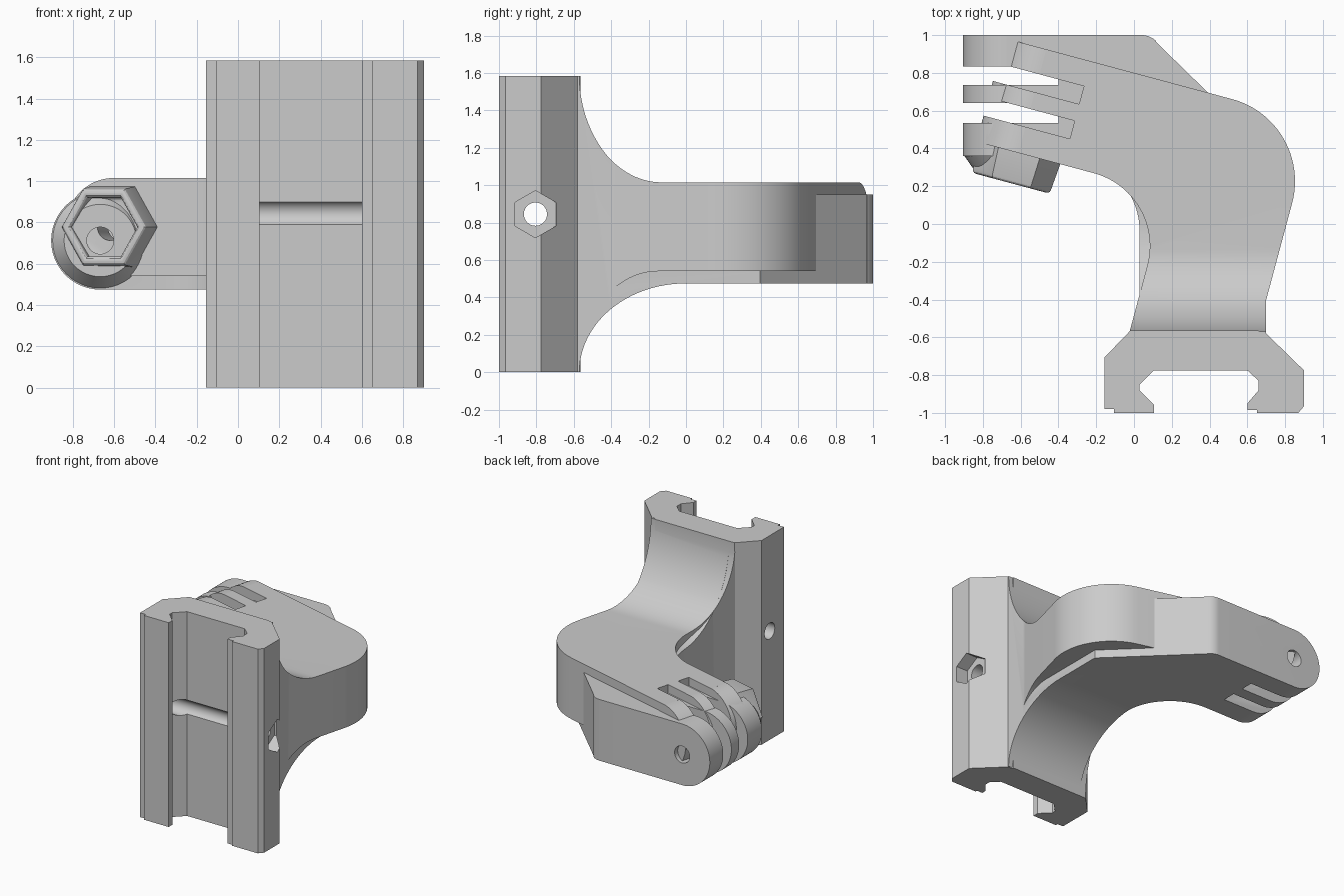
import bpy, bmesh
from math import sin, cos, radians, pi
from mathutils import Matrix

if "Cube" in bpy.data.objects:
    bpy.data.objects.remove(bpy.data.objects["Cube"])

TILT = radians(-15)


def prism(name, pts, axis, lo, hi, rot=0, pts_hi=None):
    """Extrude (or loft) a 2D outline along an axis, then turn it about z."""
    place = {'z': lambda a, b, t: (a, b, t),
             'y': lambda a, b, t: (a, t, b),
             'x': lambda a, b, t: (t, a, b)}[axis]
    bm = bmesh.new()
    bottom = [bm.verts.new(place(a, b, lo)) for a, b in pts]
    top = [bm.verts.new(place(a, b, hi)) for a, b in (pts_hi or pts)]
    bm.faces.new(bottom)
    bm.faces.new(top)
    n = len(pts)
    for i in range(n):
        j = (i + 1) % n
        bm.faces.new((bottom[i], bottom[j], top[j], top[i]))
    bmesh.ops.recalc_face_normals(bm, faces=bm.faces)
    bm.transform(Matrix.Rotation(rot, 4, 'Z'))
    me = bpy.data.meshes.new(name)
    bm.to_mesh(me)
    bm.free()
    ob = bpy.data.objects.new(name, me)
    bpy.context.collection.objects.link(ob)
    return ob


def apply(ob, mod):
    bpy.context.view_layer.objects.active = ob
    bpy.ops.object.modifier_apply(modifier=mod.name)


def combine(ob, other, op):
    mod = ob.modifiers.new("bool", 'BOOLEAN')
    mod.operation, mod.object, mod.solver = op, other, 'EXACT'
    apply(ob, mod)
    bpy.data.objects.remove(other)


def arc(cx, cy, rx, ry, a0, a1, n=24):
    return [(cx + rx * cos(radians(a0 + (a1 - a0) * i / n)),
             cy + ry * sin(radians(a0 + (a1 - a0) * i / n))) for i in range(n + 1)]


def ngon(cx, cy, r, n=40, start=0):
    return arc(cx, cy, r, r, start, start + 360, n)[:-1]


def box(x0, x1, y0, y1):
    return [(x0, y0), (x1, y0), (x1, y1), (x0, y1)]


def arm(name, outline, rot, z0, z1, yt, yb, nose, slots, slot_end):
    """One angled arm: plan outline, flared foot, rounded slotted end."""
    body = prism(name, outline, 'z', -0.5, 2.2, rot)
    foot = -0.57
    side = ([(-0.7, 0.002), (foot, 0.002)]
            + arc(yb, 0.002, yb - foot, z0 - 0.002, 180, 90)[1:]
            + [(1.2, z0), (1.2, z1)]
            + arc(yt, 1.583, yt - foot, 1.583 - z1, 270, 180)
            + [(-0.7, 1.583)])
    combine(body, prism("side_cut", side, 'x', -2, 2), 'INTERSECT')
    zc, r = (z0 + z1) / 2, (z1 - z0) / 2
    end = arc(nose, zc, r, r, 92, 268, 48) + [(nose, -1), (3, -1), (3, 3), (nose, 3)]
    combine(body, prism("end_cut", end, 'y', -3, 3, rot), 'INTERSECT')
    for lo, hi in slots:
        combine(body, prism("slot", box(-1.5, slot_end, lo, hi), 'z', -1, 3, rot), 'DIFFERENCE')
    return body


# rail clamp
clamp = prism("camera_mount", [
    (-0.155, -0.98), (-0.105, -0.98), (-0.105, -1), (0.105, -1), (0.105, -0.955),
    (0.03, -0.88), (0.03, -0.85), (0.105, -0.775), (0.6, -0.775), (0.66, -0.83),
    (0.66, -0.88), (0.6, -0.95), (0.6, -0.985), (0.65, -0.985), (0.65, -1),
    (0.87, -1), (0.9, -0.965), (0.9, -0.775), (0.7, -0.58), (0.68, -0.58),
    (0.66, -0.565), (-0.02, -0.565), (-0.155, -0.705)], 'z', 0, 1.585)
combine(clamp, prism("cross_bore", ngon(-0.805, 0.845, 0.062), 'x', -0.5, 1.5), 'DIFFERENCE')
combine(clamp, prism("nut_pocket", ngon(-0.805, 0.845, 0.126, 6, 90), 'x', 0.8, 1.5), 'DIFFERENCE')

# tilted arm (outline in its own turned frame)
tilted = arm("tilted_arm",
             [(0.125, -0.6), (0.78, -0.42)]
             + arc(0.33, 0.323, 0.45, 0.45, 0, 90)
             + [(-1.2, 0.773), (-1.2, 0.205)]
             + arc(-0.275, -0.195, 0.4, 0.4, 90, 0),
             TILT, 0.54, 1.015, -0.13, -0.15, -0.68,
             [(0.348, 0.446), (0.538, 0.636)], -0.445)

# hexagonal nut boss on the tilted arm
boss = prism("nut_boss", ngon(-0.685, 0.778, 0.212, 6), 'y', 0.04, 0.23, TILT,
             ngon(-0.685, 0.778, 0.228, 6))
combine(boss, prism("socket", ngon(-0.685, 0.778, 0.165, 6), 'y', -0.2, 0.15, TILT), 'DIFFERENCE')
bev = boss.modifiers.new("bevel", 'BEVEL')
bev.width, bev.segments, bev.limit_method, bev.angle_limit = 0.018, 3, 'ANGLE', radians(70)
apply(boss, bev)
combine(tilted, boss, 'UNION')
combine(tilted, prism("bolt_hole", ngon(-0.68, 0.778, 0.065), 'y', -1, 2, TILT), 'DIFFERENCE')

# straight arm
straight = arm("straight_arm",
               [(0.03, -0.62), (0.7, -0.62), (0.7, 0.395), (0.115, 0.965)]
               + arc(0.04, 0.89, 0.11, 0.11, 45, 90, 8)
               + [(-1.2, 1.0), (-1.2, 0.36)]
               + arc(-0.37, -0.04, 0.4, 0.4, 90, 0),
               0, 0.475, 0.95, 0.0, 0.0, -0.667,
               [(0.535, 0.64), (0.735, 0.835)], -0.4)

# conical collar under the straight arm
collar = prism("collar", ngon(-0.667, 0.7125, 0.175, 48), 'y', 0.28, 0.365, 0,
               ngon(-0.667, 0.7125, 0.234, 48))
combine(straight, collar, 'UNION')
combine(straight, prism("bolt_hole", ngon(-0.667, 0.7125, 0.065), 'y', -1, 2), 'DIFFERENCE')

# join into one solid bracket
combine(clamp, tilted, 'UNION')
combine(clamp, straight, 'UNION')
bpy.ops.object.select_all(action='DESELECT')
clamp.select_set(True)
bpy.context.view_layer.objects.active = clamp
bpy.ops.object.shade_smooth_by_angle(angle=radians(25))
